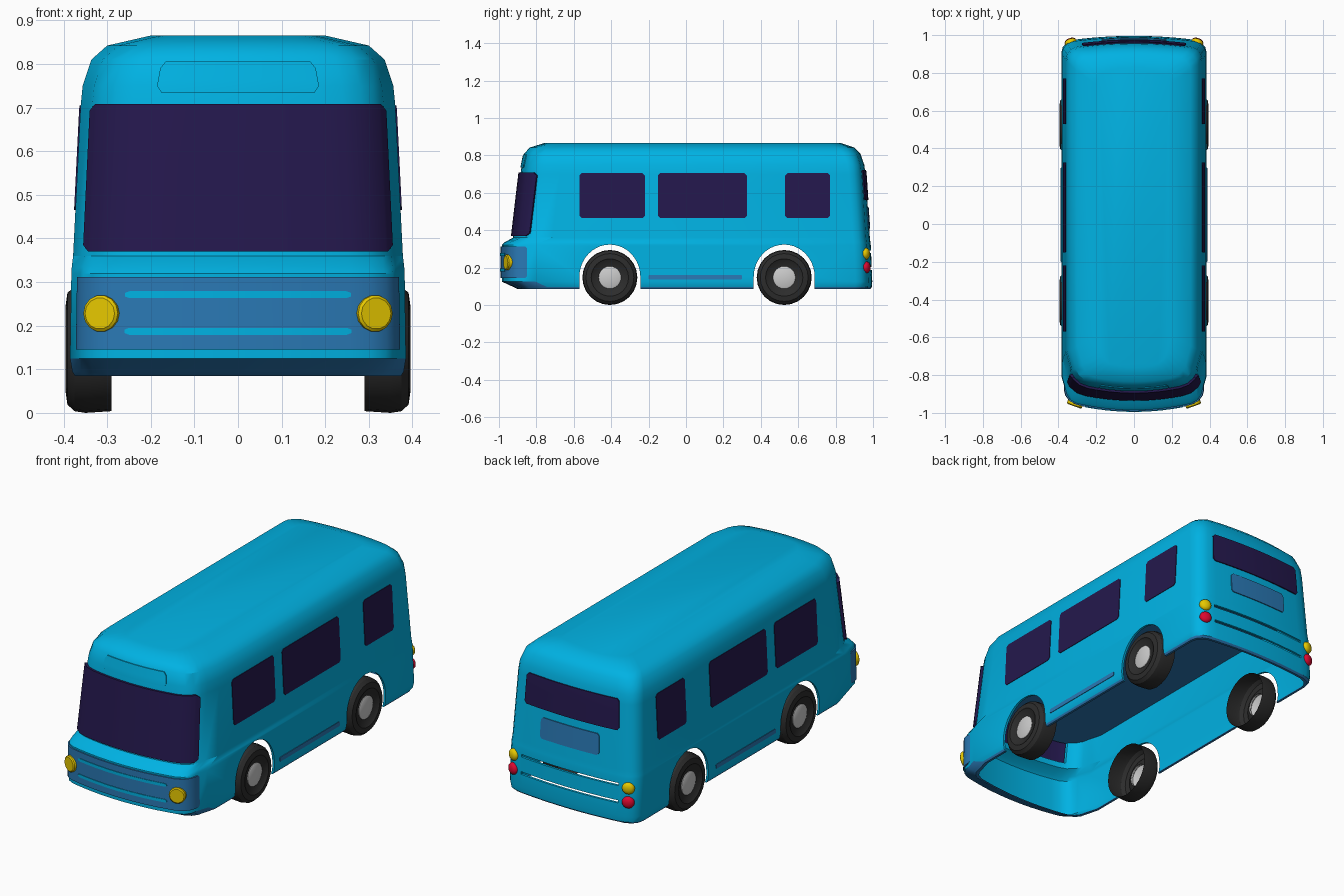
import bpy, bmesh, math
from mathutils import Vector, Matrix

if "Cube" in bpy.data.objects:
    bpy.data.objects.remove(bpy.data.objects["Cube"])


def material(name, rgb):
    m = bpy.data.materials.new(name)
    lin = [((v / 255 + 0.055) / 1.055) ** 2.4 if v > 10 else v / 3295 for v in rgb]
    m.diffuse_color = (*lin, 1)
    m.use_nodes = True
    m.node_tree.nodes["Principled BSDF"].inputs["Base Color"].default_value = m.diffuse_color
    return m


TEAL = material("teal paint", (0, 178, 227))
BLUE = material("blue trim", (42, 121, 181))
GLASS = material("purple glass", (36, 24, 77))
YELLOW = material("yellow lamp", (234, 203, 0))
RED = material("red lamp", (220, 8, 48))
TYRE = material("dark tyre", (44, 44, 44))
HUB = material("light hub", (204, 204, 204))

# body levels: z, half width, front reach, rear reach, front corner radius, front bow
LEVELS = [
    (0.085, 0.374, 0.900, 0.985, 0.06, 0.04),
    (0.095, 0.380, 0.920, 0.993, 0.06, 0.05),
    (0.125, 0.385, 0.985, 0.996, 0.06, 0.05),
    (0.320, 0.382, 0.985, 0.988, 0.06, 0.05),
    (0.335, 0.381, 0.970, 0.986, 0.07, 0.05),
    (0.360, 0.378, 0.925, 0.983, 0.09, 0.05),
    (0.700, 0.361, 0.885, 0.960, 0.09, 0.05),
    (0.750, 0.356, 0.878, 0.953, 0.09, 0.05),
    (0.810, 0.336, 0.865, 0.932, 0.08, 0.05),
    (0.842, 0.300, 0.835, 0.900, 0.08, 0.04),
    (0.865, 0.200, 0.760, 0.830, 0.08, 0.03),
]
COLS = [math.sin(math.pi / 2 * k / 8) for k in range(-8, 9)]
NARROW = 0.02  # the nose is slightly narrower than the sides


def level(z):
    z = min(max(z, LEVELS[0][0]), LEVELS[-1][0])
    for a, b in zip(LEVELS, LEVELS[1:]):
        if z <= b[0]:
            t = (z - a[0]) / (b[0] - a[0])
            return [p + (q - p) * t for p, q in zip(a[1:], b[1:])]


def end_point(s, c, z, inset=0.0):
    """Point on the front (s=-1) or rear (s=1) at width fraction c."""
    w, front, rear, r, bow = level(z)
    if s > 0:
        r, bow = 0.06, 0.03
    else:
        w -= NARROW
    w -= inset
    k = max(-1, min(1, c))
    e = max(0, abs(k * w) - (w - r))
    drop = bow * k * k + r - math.sqrt(max(0, r * r - e * e)) + abs(c - k)
    return Vector((k * w, s * ((front if s < 0 else rear) - inset - drop), z))


def end_surface(s):
    def f(c, z):
        t = end_point(s, c + 0.01, z) - end_point(s, c - 0.01, z)
        return end_point(s, c, z), Vector((-s * t.y, s * t.x, 0)).normalized()
    return f


def side_surface(s):
    return lambda c, z: (Vector((s * level(z)[0], c, z)), Vector((s, 0, 0)))


def make(name, verts, faces, mat=None, smooth=True):
    me = bpy.data.meshes.new(name)
    me.from_pydata([tuple(v) for v in verts], [], faces)
    bm = bmesh.new()
    bm.from_mesh(me)
    bmesh.ops.recalc_face_normals(bm, faces=bm.faces)
    bm.to_mesh(me)
    bm.free()
    ob = bpy.data.objects.new(name, me)
    bpy.context.collection.objects.link(ob)
    if mat:
        me.materials.append(mat)
    if smooth:
        smooth_by_angle(ob)
    return ob


def smooth_by_angle(ob):
    bpy.ops.object.select_all(action='DESELECT')
    ob.select_set(True)
    bpy.context.view_layer.objects.active = ob
    bpy.ops.object.shade_smooth_by_angle(angle=math.radians(32))


def ring(z, inset=0.0):
    nose = [end_point(-1, c, z, inset) for c in COLS]
    step = Vector((NARROW, 0.07, 0))
    return (nose + [nose[-1] + step] + [end_point(1, c, z, inset) for c in reversed(COLS)] +
            [nose[0] + Vector((-step.x, step.y, 0))])


def loft(name, rings, mat=None):
    n = len(rings[0])
    faces = [(k * n + i, k * n + (i + 1) % n, (k + 1) * n + (i + 1) % n, (k + 1) * n + i)
             for k in range(len(rings) - 1) for i in range(n)]
    faces += [tuple(range(n)), tuple(range((len(rings) - 1) * n, len(rings) * n))]
    return make(name, [v for r in rings for v in r], faces, mat, False)


def box(name, lo, hi):
    v = [(x, y, z) for x in (lo[0], hi[0]) for y in (lo[1], hi[1]) for z in (lo[2], hi[2])]
    return make(name, v, [(0, 1, 3, 2), (4, 6, 7, 5), (0, 4, 5, 1),
                          (2, 3, 7, 6), (0, 2, 6, 4), (1, 5, 7, 3)], None, False)


def plate(name, mat, surface, cols, z0, z1, d, chamfer=0.012):
    """Thin panel that follows the body surface, with clipped corners."""
    outer, inner, rows, n = [], [], 6, len(cols)
    for i, c in enumerate(cols):
        cut = chamfer if i in (0, n - 1) else 0
        for j in range(rows):
            z = z0 + cut + (z1 - z0 - 2 * cut) * j / (rows - 1)
            p, nrm = surface(c, z)
            outer.append(p + nrm * d)
            inner.append(p - nrm * 0.006)
    faces = [(i * rows + j, (i + 1) * rows + j, (i + 1) * rows + j + 1, i * rows + j + 1)
             for i in range(n - 1) for j in range(rows - 1)]
    rim = ([i * rows for i in range(n)] + [(n - 1) * rows + j for j in range(1, rows)] +
           [i * rows + rows - 1 for i in reversed(range(n - 1))] + list(range(rows - 2, 0, -1)))
    o = len(outer)
    faces += [(a, b, b + o, a + o) for a, b in zip(rim, rim[1:] + rim[:1])]
    return make(name, outer + inner, faces, mat)


def across(c, ch=0.03):
    return [-c, -c + ch] + [k for k in COLS if abs(k) < c - ch - 0.01] + [c - ch, c]


# body shell: outer loft minus inner loft, wheel arches, slots and windscreen opening
body = loft("body", [ring(l[0]) for l in LEVELS], TEAL)
body.data.materials.append(BLUE)
T = 0.012
low = [Vector((p.x, p.y, 0)) for p in ring(0.085, T)]
cutters = [loft("cavity_cutter", [low] + [[p - Vector((0, 0, T * (l[0] > 0.8))) for p in ring(l[0], T)]
                                          for l in LEVELS])]
AXLES = (-0.407, 0.525)
for y in AXLES:
    arc = [(y + 0.163 * math.cos(a), 0.15 + 0.173 * math.sin(a))
           for a in [math.pi * k / 20 for k in range(21)]]
    prof = arc + [(y - 0.163, 0.0), (y + 0.163, 0.0)]
    cutters.append(loft("arch_cutter", [[Vector((x, p, q)) for p, q in prof] for x in (-0.6, 0.6)]))
for z in (0.285, 0.195):
    cutters.append(box("slot_cutter", (-0.285, 0.85, z - 0.007), (0.285, 1.1, z + 0.007)))
cutters.append(box("windscreen_cutter", (-0.28, -1.1, 0.39), (0.28, -0.75, 0.685)))
for cutter in cutters:
    cutter.hide_render = True
    mod = body.modifiers.new("cut", 'BOOLEAN')
    mod.operation, mod.solver, mod.object = 'DIFFERENCE', 'EXACT', cutter
    bpy.context.view_layer.objects.active = body
    bpy.ops.object.modifier_apply(modifier=mod.name)
for cutter in cutters:
    bpy.data.objects.remove(cutter)
for f in body.data.polygons:
    lip = f.center.z < 0.0935 or (f.normal.z < -0.3 and f.center.z < 0.13)
    f.material_index = 1 if lip else 0
smooth_by_angle(body)

# inner deck seen from below
loft("inner_deck", [ring(0.50, T / 2), ring(0.51, T / 2)], BLUE)

# front panels
front, rear = end_surface(-1), end_surface(1)
plate("windscreen", GLASS, front, across(0.965), 0.37, 0.708, 0.012, 0.015)
plate("destination_panel", TEAL, front, across(0.55), 0.735, 0.805, 0.005, 0.015)
plate("front_bumper", BLUE, front, [-1.03, -1.015] + COLS + [1.015, 1.03], 0.145, 0.312, 0.007, 0.015)
for z in (0.271, 0.187):
    plate("bumper_bar", TEAL, front, across(0.71), z - 0.008, z + 0.008, 0.010, 0.004)

# rear panels
plate("rear_window", GLASS, rear, across(0.75), 0.562, 0.722, 0.006)
plate("rear_panel", BLUE, rear, across(0.46), 0.41, 0.52, 0.005)

# side windows and trim strips
for s, tag in ((1, "right"), (-1, "left")):
    for a, b in ((-0.57, -0.22), (-0.15, 0.325), (0.53, 0.77)):
        plate(tag + "_window", GLASS, side_surface(s), [a, a + 0.012, b - 0.012, b], 0.465, 0.705, 0.003)
    plate(tag + "_strip", BLUE, side_surface(s), [-0.2, -0.195, 0.295, 0.3], 0.137, 0.16, 0.003, 0.003)


def lathe(name, mat, profile, mtx, n, capped=True):
    verts = [mtx @ Vector((r * math.cos(2 * math.pi * k / n), r * math.sin(2 * math.pi * k / n), h))
             for r, h in profile for k in range(n)]
    faces = [(i * n + k, i * n + (k + 1) % n, (i + 1) * n + (k + 1) % n, (i + 1) * n + k)
             for i in range(len(profile) - 1) for k in range(n)]
    if capped:
        faces.append(tuple(range(n)))
    return make(name, verts, faces, mat)


# lamps, set along the body surface
def lamp(name, mat, surface, c, z, profile):
    p, nrm = surface(c, z)
    lathe(name, mat, profile, Matrix.Translation(p) @ nrm.to_track_quat('Z', 'Y').to_matrix().to_4x4(), 14)


DISC = [(0.036, 0.018), (0.042, 0.013), (0.042, -0.01)]
BULB = [(0.008, 0.016), (0.020, 0.013), (0.028, 0.007), (0.031, 0.0), (0.031, -0.01)]
for s in (1, -1):
    lamp("headlight", YELLOW, front, 0.855 * s, 0.228, DISC)
    lamp("indicator", YELLOW, rear, 0.88 * s, 0.274, BULB)
    lamp("tail_light", RED, rear, 0.88 * s, 0.201, BULB)

    # wheels: open-backed tyres with hub discs
    for y in AXLES:
        m = Matrix.Translation((0, y, 0.147)) @ Matrix.Rotation(s * math.pi / 2, 4, 'Y')
        lathe("tyre", TYRE, [(0.058, 0.380), (0.095, 0.390), (0.100, 0.395), (0.128, 0.391),
                             (0.143, 0.375), (0.147, 0.350), (0.143, 0.290)], m, 24, False)
        lathe("hub", HUB, [(0.052, 0.388), (0.060, 0.384), (0.060, 0.370)], m, 24)
